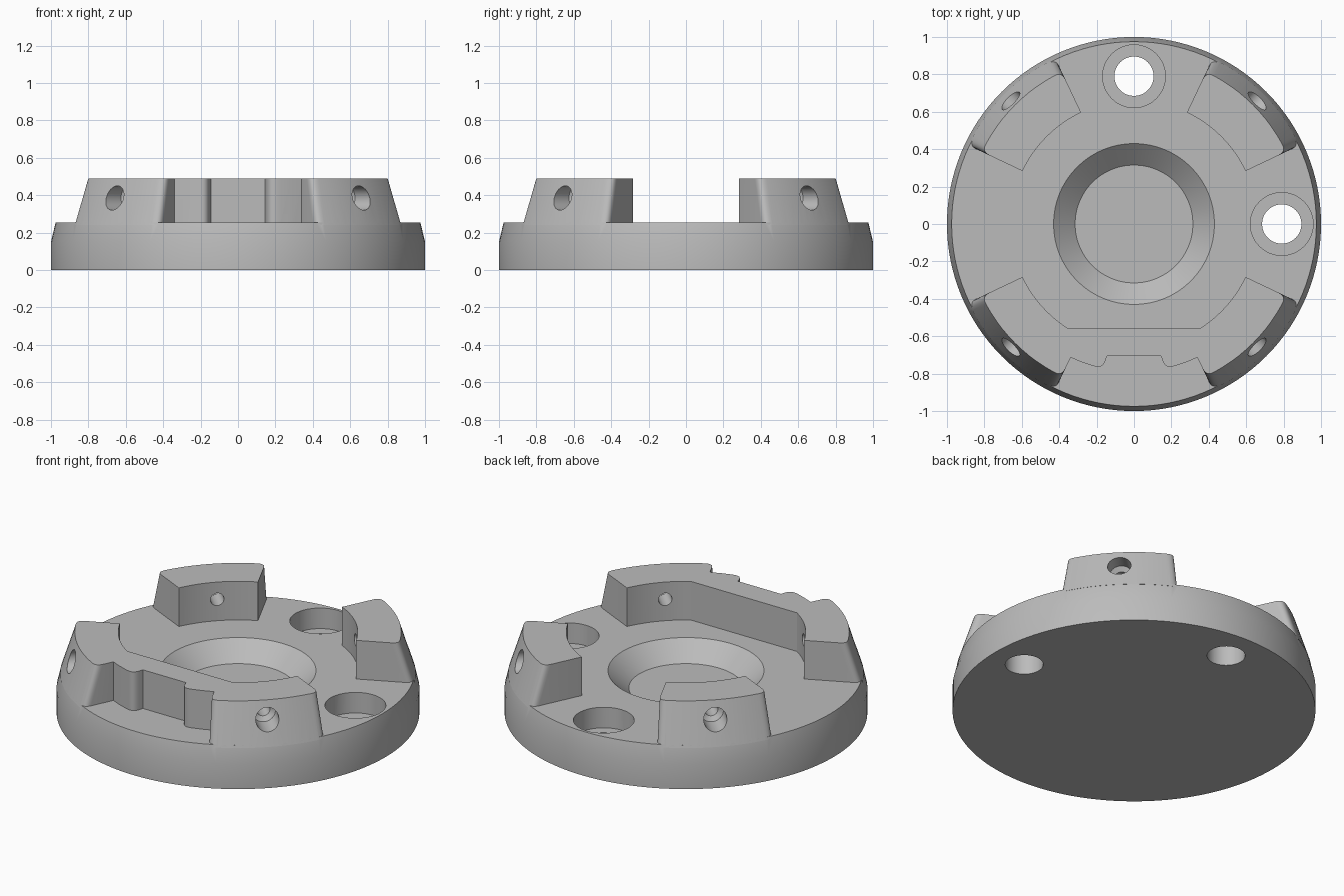
import bpy, bmesh, math
from mathutils import Matrix, Vector

if "Cube" in bpy.data.objects:
    bpy.data.objects.remove(bpy.data.objects["Cube"], do_unlink=True)

GREY = (0.5, 0.5, 0.5, 1.0)
metal = bpy.data.materials.new("plain_grey")
metal.use_nodes = True
metal.diffuse_color = GREY
metal.node_tree.nodes["Principled BSDF"].inputs["Base Color"].default_value = GREY

DECK, TOP, FOOT = 0.255, 0.49, 0.24      # deck height, lug top, buried lug foot
A0, A1 = 25.4, 64.6                      # angles of the lug sides
INNER, STEP, FLAT = 0.66, 0.79, 0.555    # lug inner radius, bridge outer radius, bridge inner face
BOLT, BORE = 0.79, 0.168                 # bolt circle and counterbore radius


def make_object(name, bm):
    bmesh.ops.recalc_face_normals(bm, faces=bm.faces)
    mesh = bpy.data.meshes.new(name)
    bm.to_mesh(mesh)
    bm.free()
    mesh.materials.append(metal)
    obj = bpy.data.objects.new(name, mesh)
    bpy.context.collection.objects.link(obj)
    return obj


def lathe(name, profile, steps, matrix=Matrix()):
    """Revolve a (radius, height) profile about z."""
    bm = bmesh.new()
    verts = [bm.verts.new((r, 0, z)) for r, z in profile]
    edges = [bm.edges.new(pair) for pair in zip(verts, verts[1:])]
    bmesh.ops.spin(bm, geom=verts + edges, cent=(0, 0, 0), axis=(0, 0, 1),
                   angle=math.tau, steps=steps, use_duplicate=False)
    bmesh.ops.remove_doubles(bm, verts=bm.verts, dist=0.0001)
    bm.transform(matrix)
    return make_object(name, bm)


def arc(radius, start, end, count):
    pts = []
    for i in range(count + 1):
        a = math.radians(start + (end - start) * i / count)
        pts.append(Vector((radius * math.cos(a), radius * math.sin(a))))
    return pts


def round_corners(path, trim=0.043, count=6):
    """Path items are (point, rounded flag)."""
    out = []
    for i, (p, rounded) in enumerate(path):
        if not rounded:
            out.append(p)
            continue
        u = (path[i - 1][0] - p).normalized() * trim
        v = (path[(i + 1) % len(path)][0] - p).normalized() * trim
        for k in range(count + 1):
            s = k / count
            out.append(p + u * (1 - s) ** 2 + v * s ** 2)
    return out


def outer_arc(radius):
    pts = arc(radius, A0, A1, 12)
    return [(p, p is pts[0] or p is pts[-1]) for p in pts]


def lug_outline(radius):
    inner = [(p, False) for p in arc(INNER, A1, A0, 16)]
    return round_corners(inner + outer_arc(radius))


def bridge_outline(radius):
    flat_end = math.degrees(math.asin(FLAT / INNER))
    notch = 90 - math.degrees(2 * math.asin(BORE / 2 / BOLT))
    half = [(p, False) for p in arc(INNER, flat_end, A0, 14)] + outer_arc(radius)
    step = arc(STEP, A1, notch, 3)
    half += [(p, p is step[-1]) for p in step]
    half.append((Vector((0.145, 0.706)), False))
    other = [(Vector((-p.x, p.y)), f) for p, f in reversed(half)]
    return round_corners(half + other)


def loft(name, outline, matrix=Matrix()):
    """Solid between the wide foot outline and the narrower top outline."""
    bm = bmesh.new()
    low, high = [[bm.verts.new((p.x, p.y, z)) for p in outline(r)]
                 for r, z in ((0.98, FOOT), (0.9, TOP))]
    bm.faces.new(low)
    bm.faces.new(high)
    for i in range(len(low)):
        bm.faces.new((low[i - 1], low[i], high[i], high[i - 1]))
    bm.transform(matrix)
    return make_object(name, bm)


def combine(target, tool, operation):
    mod = target.modifiers.new(operation, 'BOOLEAN')
    mod.operation = operation
    mod.solver = 'EXACT'
    mod.object = tool
    bpy.context.view_layer.objects.active = target
    bpy.ops.object.modifier_apply(modifier=mod.name)
    bpy.data.objects.remove(tool, do_unlink=True)


# Round base with sloped rim and conical centre recess
flange = lathe("flange", [(0, 0), (1, 0), (1, 0.15), (0.975, DECK), (0.43, DECK),
                          (0.315, 0.15), (0, 0.15)], 128)

# Two rear lugs, and two front lugs joined by a bridge
combine(flange, loft("rear_left_lug", lug_outline), 'UNION')
combine(flange, loft("rear_right_lug", lug_outline, Matrix.Rotation(math.pi / 2, 4, 'Z')), 'UNION')
combine(flange, loft("front_bridge", bridge_outline, Matrix.Rotation(math.pi, 4, 'Z')), 'UNION')

for i in range(4):
    turn = Matrix.Rotation(i * math.pi / 2, 4, 'Z')
    # Counterbored bolt hole
    bolt = lathe("bolt_hole", [(0, -0.1), (0.105, -0.1), (0.105, 0.13), (BORE, 0.13),
                               (BORE, 0.6), (0, 0.6)], 48,
                 turn @ Matrix.Translation((BOLT, 0, 0)))
    combine(flange, bolt, 'DIFFERENCE')
    # Stepped radial screw hole through each lug
    aim = (Matrix.Translation((0, 0, 0.385)) @ turn @ Matrix.Rotation(math.pi / 4, 4, 'Z')
           @ Matrix.Rotation(math.pi / 2, 4, 'Y'))
    screw = lathe("screw_hole", [(0, 0.6), (0.038, 0.6), (0.038, 0.8), (0.065, 0.82),
                                 (0.065, 1.1), (0, 1.1)], 32, aim)
    combine(flange, screw, 'DIFFERENCE')

bpy.ops.object.select_all(action='DESELECT')
flange.select_set(True)
bpy.context.view_layer.objects.active = flange
bpy.ops.object.shade_smooth_by_angle(angle=math.radians(30))
